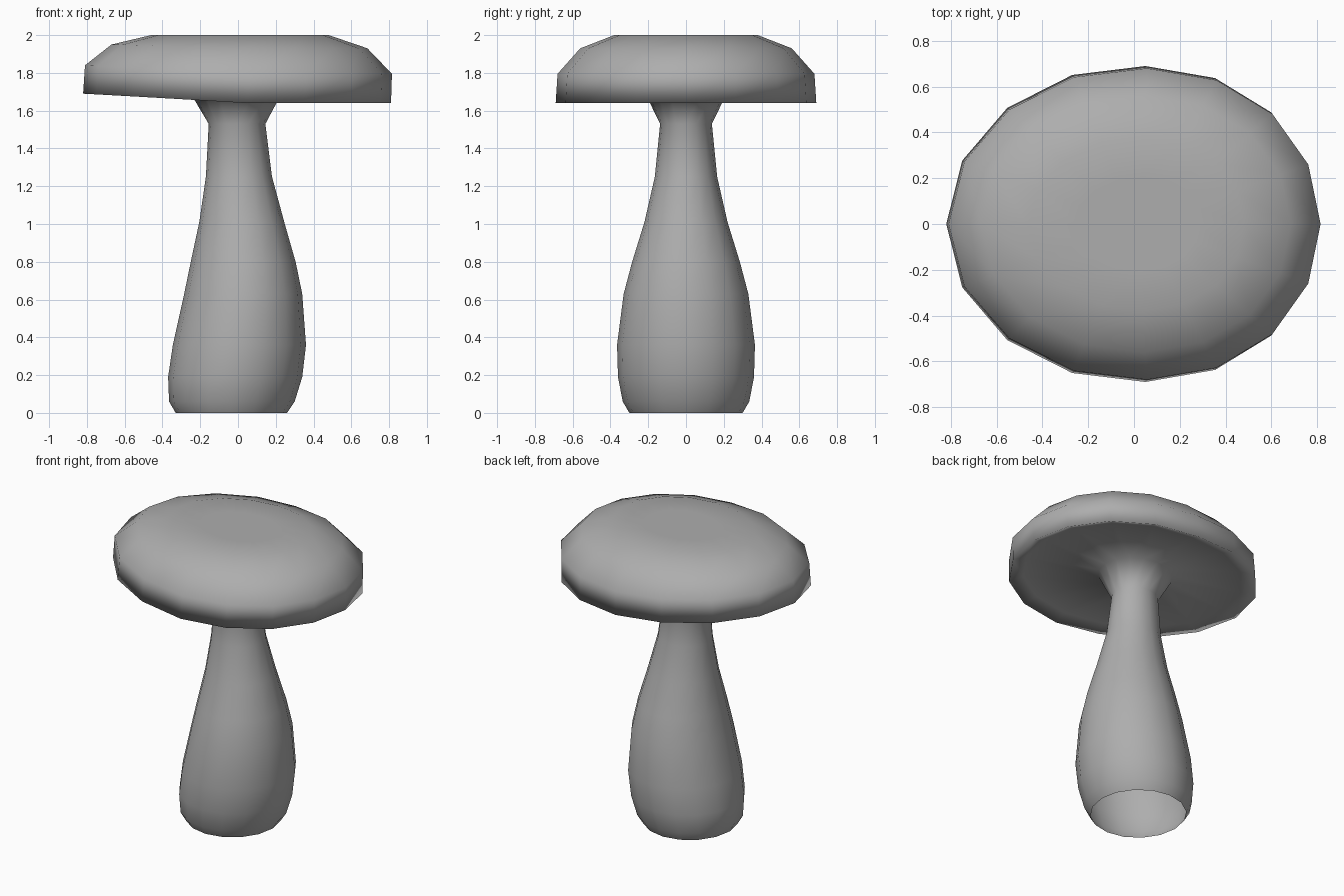
import bpy, bmesh
from math import cos, sin, tau

if "Cube" in bpy.data.objects:
    bpy.data.objects.remove(bpy.data.objects["Cube"])

SIDES = 16

grey = bpy.data.materials.new("dark_grey")
grey.diffuse_color = (0.42, 0.42, 0.42, 1)
grey.use_nodes = True
grey.node_tree.nodes["Principled BSDF"].inputs["Base Color"].default_value = grey.diffuse_color


def loft(name, rings):
    """Skin 16-sided rings: (x_left, x_right, half_depth, z, left_lift, skew)."""
    bm = bmesh.new()
    loops = []
    for x0, x1, ry, z, lift, skew in rings:
        loop = []
        for i in range(SIDES):
            a = tau * i / SIDES
            left = max(0, -cos(a))
            x = (x0 + x1) / 2 + (x1 - x0) / 2 * cos(a) + skew * sin(a) ** 2
            y = ry * sin(a) * (1 + skew * left)
            loop.append(bm.verts.new((x, y, z + lift * left)))
        loops.append(loop)
    for low, high in zip(loops, loops[1:]):
        for i in range(SIDES):
            j = (i + 1) % SIDES
            bm.faces.new((low[i], low[j], high[j], high[i]))
    bm.faces.new(loops[-1])
    for f in bm.faces:
        f.smooth = True
    mesh = bpy.data.meshes.new(name)
    bm.to_mesh(mesh)
    bm.free()
    mesh.materials.append(grey)
    obj = bpy.data.objects.new(name, mesh)
    bpy.context.collection.objects.link(obj)
    return obj


# Bulging, slightly leaning stem, open at the base and flared under the cap
stem = [
    (-0.33, 0.26, 0.30, 0.00),
    (-0.365, 0.30, 0.335, 0.06),
    (-0.37, 0.34, 0.36, 0.19),
    (-0.345, 0.36, 0.365, 0.36),
    (-0.285, 0.34, 0.33, 0.63),
    (-0.25, 0.305, 0.285, 0.80),
    (-0.205, 0.245, 0.22, 1.01),
    (-0.17, 0.18, 0.165, 1.25),
    (-0.155, 0.145, 0.137, 1.53),
]

# Oval cap: hollowed underside, upright rim, rounded shoulder, flat crown
cap = [
    (-0.25, 0.23, 0.215, 1.69, 0.00, 0.00),
    (-0.72, 0.72, 0.61, 1.675, 0.03, 0.05),
    (-0.82, 0.81, 0.69, 1.64, 0.05, 0.055),
    (-0.81, 0.815, 0.68, 1.795, 0.045, 0.055),
    (-0.67, 0.685, 0.56, 1.93, 0.02, 0.04),
    (-0.46, 0.48, 0.38, 2.00, 0.00, 0.03),
    (-0.25, 0.28, 0.20, 2.00, 0.00, 0.02),
]

# One continuous skin so the shading flows from stem to cap
loft("mushroom_stem_and_cap", [r + (0, 0) for r in stem] + cap)
